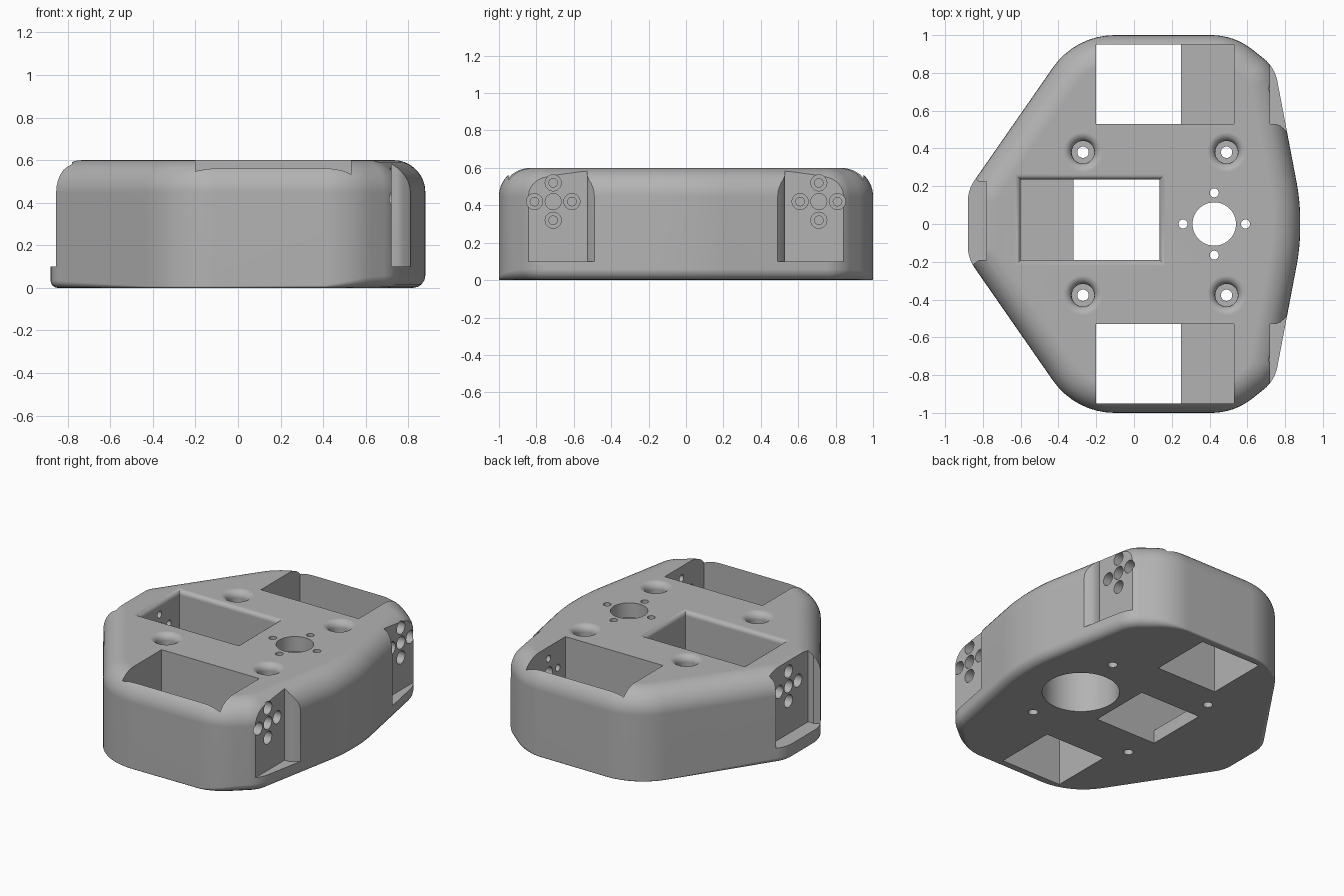
import bpy, bmesh
from math import sin, cos, tan, pi
from mathutils import Vector, Matrix

cube = bpy.data.objects.get("Cube")
if cube:
    bpy.data.objects.remove(cube)

grey = bpy.data.materials.new("plain_grey")
grey.use_nodes = True
COLOUR = (0.45, 0.45, 0.45, 1)
grey.diffuse_color = COLOUR
grey.node_tree.nodes["Principled BSDF"].inputs["Base Color"].default_value = COLOUR

HEIGHT, ROUND = 0.6, 0.15


def loft(name, rings):
    """Solid skinned through rings of equal point count, with flat caps."""
    bm = bmesh.new()
    loops = [[bm.verts.new(p) for p in ring] for ring in rings]
    n = len(loops[0])
    for a, b in zip(loops, loops[1:]):
        for i in range(n):
            j = (i + 1) % n
            bm.faces.new((a[i], a[j], b[j], b[i]))
    bm.faces.new(loops[0][::-1])
    bm.faces.new(loops[-1])
    bmesh.ops.recalc_face_normals(bm, faces=bm.faces)
    mesh = bpy.data.meshes.new(name)
    bm.to_mesh(mesh)
    bm.free()
    mesh.materials.append(grey)
    ob = bpy.data.objects.new(name, mesh)
    bpy.context.collection.objects.link(ob)
    return ob


def rounded_outline(corners, steps=8):
    """Polygon with each corner (x, y, radius) replaced by an arc."""
    pts = []
    for i, (x, y, r) in enumerate(corners):
        p = Vector((x, y))
        u = (Vector(corners[i - 1][:2]) - p).normalized()
        v = (Vector(corners[(i + 1) % len(corners)][:2]) - p).normalized()
        half = u.angle(v) / 2
        centre = p + (u + v).normalized() * (r / sin(half))
        start = p + u * (r / tan(half)) - centre
        sweep = start.angle_signed(p + v * (r / tan(half)) - centre)
        for k in range(steps + 1):
            pts.append(centre + Matrix.Rotation(-sweep * k / steps, 2) @ start)
    return pts


def inset_dirs(pts):
    """Mitred inward direction at each point of a counter-clockwise loop."""
    out = []
    for i, p in enumerate(pts):
        a = (p - pts[i - 1]).normalized()
        b = (pts[(i + 1) % len(pts)] - p).normalized()
        na, nb = Vector((-a.y, a.x)), Vector((-b.y, b.x))
        m = (na + nb).normalized()
        out.append(m / max(m.dot(na), 0.5))
    return out


# Body: rounded outline, soft lower edge at the ends, large round on top
half = [(0.88, 0.12, 1.1), (0.745, 0.83, 0.2), (0.53, 1, 0.35),
        (-0.31, 1, 0.4), (-0.88, 0.18, 0.2)]
outline = rounded_outline(half + [(x, -y, r) for x, y, r in reversed(half)])
inward = inset_dirs(outline)


def lower_radius(p):
    t = min(max((p.x - 0.35) / 0.35, 0), 1)
    nose = 0.025 if p.x < -0.84 else 0
    return 0.008 + 0.05 * t * t * (3 - 2 * t) + nose


rings = []
for k in range(5):
    a = pi / 2 * k / 4
    ring = []
    for p, d in zip(outline, inward):
        r = lower_radius(p)
        q = p + d * r * (1 - sin(a))
        ring.append((q.x, q.y, r * (1 - cos(a))))
    rings.append(ring)
for k in range(10):
    a = pi / 2 * k / 9
    z = HEIGHT - ROUND + ROUND * sin(a)
    ring = []
    for p, d in zip(outline, inward):
        q = p + d * ROUND * (1 - cos(a))
        ring.append((q.x, q.y, z))
    rings.append(ring)
body = loft("body", rings)


def cut(tool):
    tool.hide_render = True
    mod = body.modifiers.new("cut", 'BOOLEAN')
    mod.operation, mod.solver, mod.object = 'DIFFERENCE', 'EXACT', tool
    bpy.context.view_layer.objects.active = body
    bpy.ops.object.modifier_apply(modifier=mod.name)
    bpy.data.objects.remove(tool)


def rect(x0, x1, y0, y1, z, grow=0):
    x0, x1, y0, y1 = x0 - grow, x1 + grow, y0 - grow, y1 + grow
    return [(x0, y0, z), (x1, y0, z), (x1, y1, z), (x0, y1, z)]


def prism(profile, z0, z1):
    cut(loft("prism_cutter", [[(x, y, z) for x, y in profile] for z in (z0, z1)]))


def bore(profile, origin, axis='Z', sides=32):
    """Turned hole from (radius, distance) pairs along an axis."""
    rings = []
    for r, d in profile:
        ring = []
        for i in range(sides):
            a = 2 * pi * i / sides
            v = (r * cos(a), r * sin(a), d)
            if axis == 'X':
                v = (d, v[0], v[1])
            ring.append(Vector(origin) + Vector(v))
        rings.append(ring)
    cut(loft("bore_cutter", rings))


# Side pockets: deep well with a shelf, open below on one part
SHELF = 0.09
for y0, y1 in ((0.53, 0.95), (-0.95, -0.53)):
    cut(loft("pocket", [rect(-0.2, 0.53, y0, y1, z) for z in (SHELF, 0.8)]))
    cut(loft("opening", [rect(-0.2, 0.25, y0, y1, z) for z in (-0.1, 0.3)]))

# Centre pocket with a softened rim
centre = (-0.6, 0.135, -0.19, 0.235)
rim = [rect(*centre, SHELF)]
for k in range(5):
    a = pi / 2 * k / 4
    rim.append(rect(*centre, HEIGHT - 0.03 * (1 - sin(a)), 0.03 * (1 - cos(a))))
rim.append(rect(*centre, 0.8, 0.03))
cut(loft("pocket", rim))
cut(loft("opening", [rect(-0.32, *centre[1:], z) for z in (-0.1, 0.3)]))

# Mounting recesses: two at one end, one at the nose
for s in (1, -1):
    prism([(0.72, 0.53 * s), (0.75, 0.53 * s), (0.775, 0.52 * s), (0.81, 0.49 * s),
           (1.1, 0.49 * s), (1.1, 1.1 * s), (0.72, 1.1 * s)], 0.1, 0.9)
prism([(-0.78, -0.19), (-0.82, -0.19), (-0.86, -0.22), (-1.1, -0.22),
       (-1.1, 0.25), (-0.86, 0.25), (-0.82, 0.225), (-0.78, 0.225)], 0.1, 0.9)

# Shaft hole and four counterbored screw holes through each mounting wall
for x, y, s in ((0.72, 0.71, 1), (0.72, -0.71, 1), (-0.78, 0.02, -1)):
    bore([(0.043, 0.05 * s), (0.043, -0.24 * s)], (x, y, 0.42), 'X', 24)
    for dy, dz in ((0.1, 0), (-0.1, 0), (0, 0.1), (0, -0.1)):
        bore([(0.043, 0.05 * s), (0.043, -0.06 * s), (0.023, -0.06 * s),
              (0.023, -0.24 * s)], (x, y + dy, 0.42 + dz), 'X', 24)

# Large stepped bore with four small holes around it
bore([(0.237, -0.1), (0.237, 0.5), (0.115, 0.5), (0.115, 0.8)], (0.425, 0, 0), sides=48)
for dx, dy in ((0.165, 0), (-0.165, 0), (0, 0.165), (0, -0.165)):
    bore([(0.024, 0.4), (0.024, 0.8)], (0.425 + dx, dy, 0), sides=20)

# Four bolt wells with flared rims
flare = [(0.06 + 0.045 * (1 - cos(a)), HEIGHT - 0.045 * (1 - sin(a)))
         for a in (pi / 10 * k for k in range(6))]
for x in (-0.27, 0.49):
    for y in (-0.377, 0.38):
        bore([(0.03, -0.1), (0.03, 0.3), (0.06, 0.3)] + flare + [(0.105, 0.8)], (x, y, 0))

# Smooth shading with crisp edges
bpy.ops.object.select_all(action='DESELECT')
body.select_set(True)
bpy.context.view_layer.objects.active = body
bpy.ops.object.shade_smooth_by_angle(angle=pi / 6)
weighted = body.modifiers.new("even_shading", 'WEIGHTED_NORMAL')
weighted.keep_sharp = True
